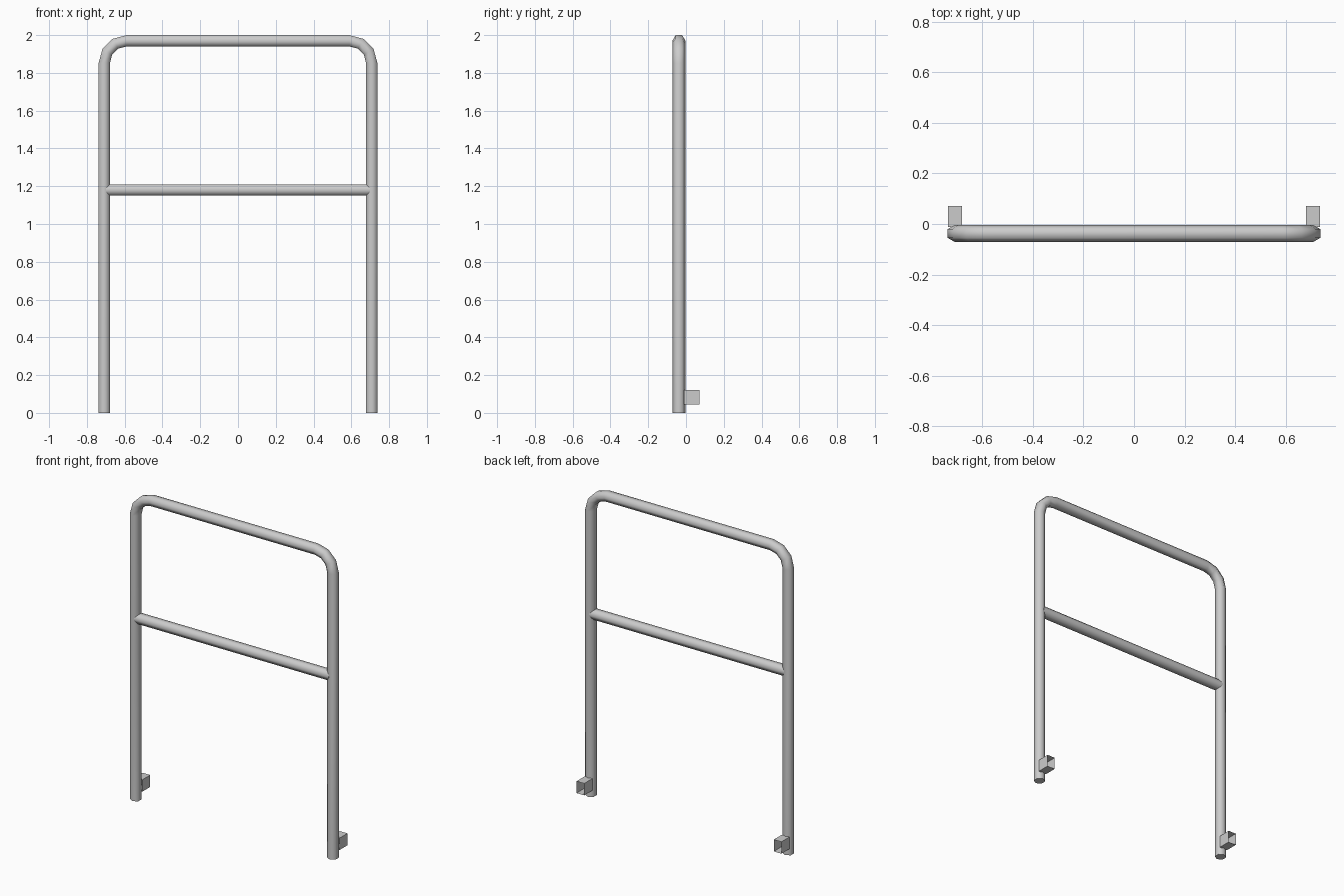
import bpy, bmesh, math
from mathutils import Vector

if "Cube" in bpy.data.objects:
    bpy.data.objects.remove(bpy.data.objects["Cube"])

R = 0.0345            # hexagon tube radius (points face +-y)
Y = -0.0375           # tube centre line depth
LEG_X, TOP_Z, BEND = 0.708, 1.97, 0.118


def add_object(name, bm, smooth):
    bmesh.ops.recalc_face_normals(bm, faces=bm.faces[:])
    mesh = bpy.data.meshes.new(name)
    bm.to_mesh(mesh)
    bm.free()
    ob = bpy.data.objects.new(name, mesh)
    bpy.context.collection.objects.link(ob)
    if smooth:
        bpy.ops.object.select_all(action='DESELECT')
        ob.select_set(True)
        bpy.context.view_layer.objects.active = ob
        bpy.ops.object.shade_smooth_by_angle(angle=math.radians(70))
    return ob


def hex_tube(name, stations):
    """Sweep a hexagon through (x, z, outward angle) stations."""
    bm = bmesh.new()
    rings = []
    for x, z, ang in stations:
        n = Vector((math.cos(ang), 0, math.sin(ang)))
        ring = []
        for k in range(6):
            a = math.radians(30 + 60 * k)
            ring.append(bm.verts.new(Vector((x, Y, z)) + n * R * math.cos(a)
                                     + Vector((0, R * math.sin(a), 0))))
        rings.append(ring)
    for r0, r1 in zip(rings, rings[1:]):
        for k in range(6):
            j = (k + 1) % 6
            bm.faces.new((r0[k], r0[j], r1[j], r1[k]))
    bm.faces.new(rings[0])
    bm.faces.new(rings[-1])
    return add_object(name, bm, True)


# Bent outer frame: legs, rounded corners, top rail
stations = [(LEG_X, 0, 0)]
for side in (1, -1):
    for i in range(4):
        a = math.radians(30 * i + (0 if side == 1 else 90))
        stations.append((side * (LEG_X - BEND) + BEND * math.cos(a),
                         TOP_Z - BEND + BEND * math.sin(a), a))
stations.append((-LEG_X, 0, math.pi))
hex_tube("bent_frame", stations)

# Middle rail
hex_tube("middle_rail", [(0.70, 1.18, math.pi / 2), (-0.70, 1.18, math.pi / 2)])

# Open square sockets behind the feet
for side, label in ((1, "right"), (-1, "left")):
    bm = bmesh.new()
    corners = [(-0.0275, 0.045), (0.0275, 0.045), (0.0275, 0.122), (-0.0275, 0.122)]
    front, back = [[bm.verts.new((side * LEG_X + x, y, z)) for x, z in corners]
                   for y in (-0.011, 0.072)]
    for k in range(4):
        j = (k + 1) % 4
        bm.faces.new((front[k], front[j], back[j], back[k]))
    add_object(label + "_socket", bm, False)
